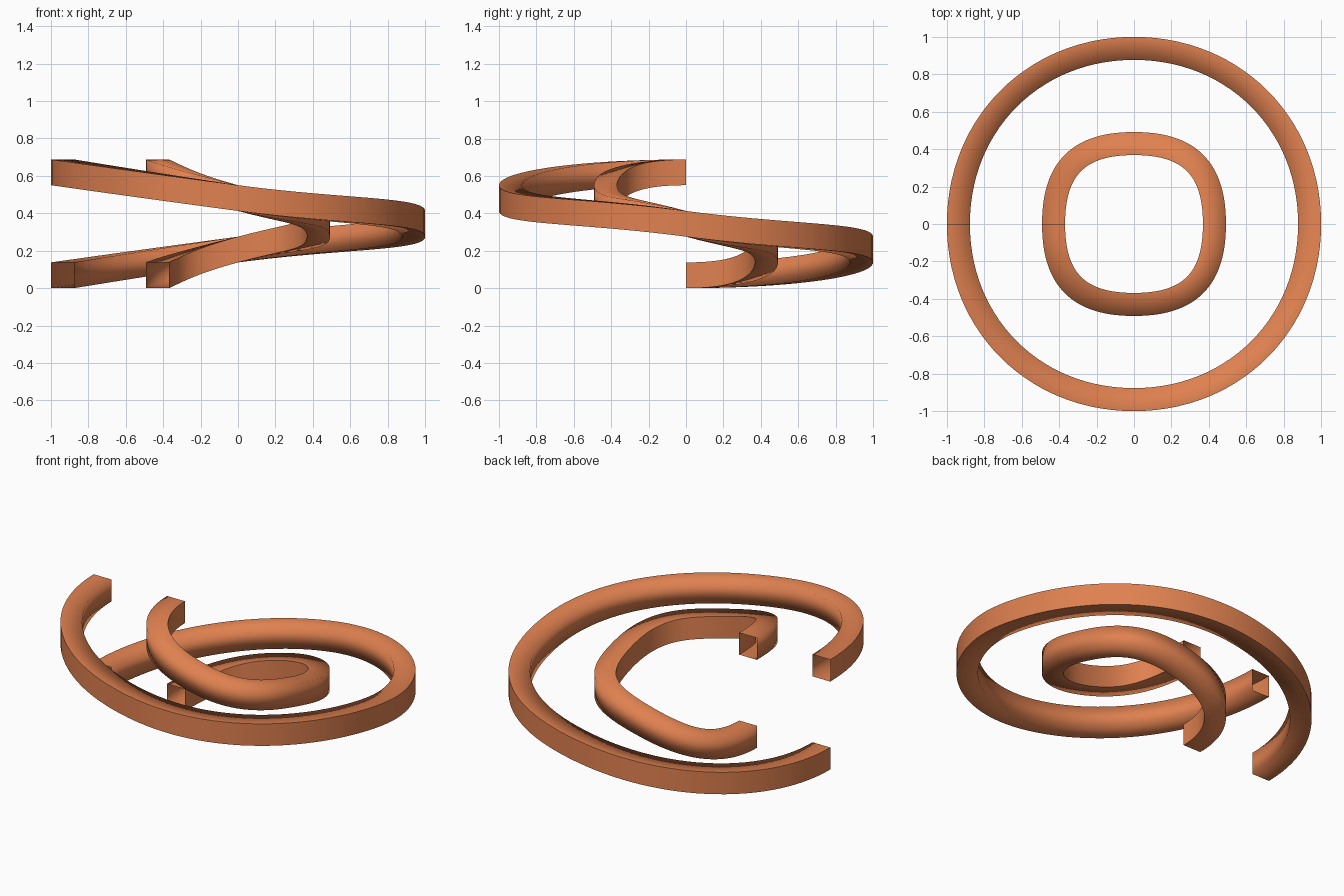
import bpy
import bmesh
from mathutils import Vector

cube = bpy.data.objects.get("Cube")
if cube:
    bpy.data.objects.remove(cube)

copper = bpy.data.materials.new("copper_orange")
copper.use_nodes = True
COLOR = (0.745, 0.22, 0.08, 1)
copper.diffuse_color = COLOR
copper.node_tree.nodes["Principled BSDF"].inputs["Base Color"].default_value = COLOR

WIDTH = 0.123
HEIGHT = 0.1376      # section height; each quarter turn rises by the same amount
STEPS = 28
RISE_HANDLE = 0.55


def bezier(a, b, c, d, t):
    u = 1 - t
    return a * u**3 + b * 3 * u * u * t + c * 3 * u * t * t + d * t**3


def coil_path(radius, handle):
    """One rising clockwise turn of four Bezier quarters, level at both ends."""
    dirs = [Vector(v) for v in ((-1, 0, 0), (0, 1, 0), (1, 0, 0), (0, -1, 0), (-1, 0, 0))]
    up = Vector((0, 0, HEIGHT))
    knots = [d * radius + up * i for i, d in enumerate(dirs)]
    tangents = []
    for i, d in enumerate(dirs):
        flat = Vector((d.y, -d.x, 0)) * radius * handle
        tangents.append(flat + up * (RISE_HANDLE if 0 < i < 4 else 0))
    points = [knots[0]]
    for i in range(4):
        for s in range(1, STEPS + 1):
            points.append(bezier(knots[i], knots[i] + tangents[i],
                                 knots[i + 1] - tangents[i + 1], knots[i + 1], s / STEPS))
    return points


def make_coil(name, radius, handle, flat_side):
    """Open-ended square tube; the wall on flat_side has crisp edges."""
    path = coil_path(radius, handle)
    bm = bmesh.new()
    rings = []
    for i, p in enumerate(path):
        if i in (0, len(path) - 1):
            tangent = Vector((0, 1, 0))
        else:
            tangent = path[i + 1] - path[i - 1]
        outward = Vector((-tangent.y, tangent.x, 0)).normalized()
        side = outward * flat_side * WIDTH / 2
        top = Vector((0, 0, HEIGHT))
        rings.append([bm.verts.new(v) for v in
                      (p + side, p - side, p - side + top, p + side + top)])
    for a, b in zip(rings, rings[1:]):
        for k in range(4):
            n = (k + 1) % 4
            bm.faces.new((a[k], a[n], b[n], b[k])).smooth = True
        # crisp edges on the flat wall only
        for k in (0, 3):
            bm.edges.get((a[k], b[k])).smooth = False
    bmesh.ops.recalc_face_normals(bm, faces=bm.faces[:])
    mesh = bpy.data.meshes.new(name)
    bm.to_mesh(mesh)
    bm.free()
    mesh.materials.append(copper)
    obj = bpy.data.objects.new(name, mesh)
    bpy.context.collection.objects.link(obj)


make_coil("outer_coil", 0.9385, 0.57, 1)
make_coil("inner_coil", 0.43, 0.69, -1)
